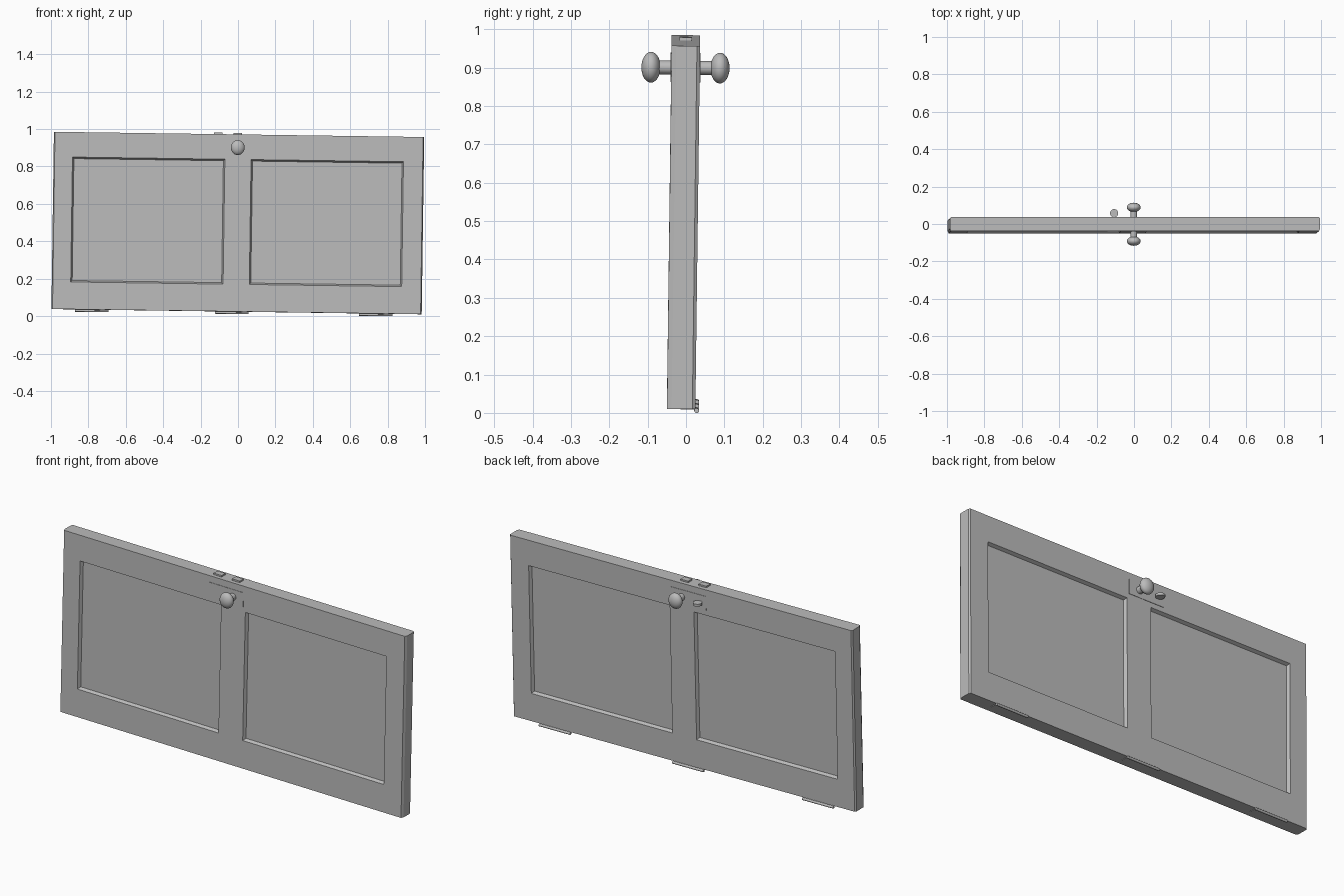
import bpy, bmesh
from math import radians
from mathutils import Matrix, Vector

cube = bpy.data.objects.get("Cube")
if cube:
    bpy.data.objects.remove(cube, do_unlink=True)

# One grey for everything
grey = bpy.data.materials.new("plain_grey")
grey.use_nodes = True
colour = (0.5, 0.5, 0.5, 1)
grey.diffuse_color = colour
grey.node_tree.nodes["Principled BSDF"].inputs["Base Color"].default_value = colour

# The door lies on its long side, slightly tilted two ways
W, H, T = 0.99, 0.4735, 0.037          # half sizes
POSE = (Matrix.Translation((-0.001, -0.0065, 0.4975))
        @ Matrix.Rotation(0.0141, 4, 'Y') @ Matrix.Rotation(-0.0128, 4, 'X'))


def finish(bm, name, smooth=False):
    bmesh.ops.recalc_face_normals(bm, faces=bm.faces)
    mesh = bpy.data.meshes.new(name)
    bm.to_mesh(mesh)
    bm.free()
    mesh.materials.append(grey)
    ob = bpy.data.objects.new(name, mesh)
    bpy.context.collection.objects.link(ob)
    ob.matrix_world = POSE
    if smooth:
        bpy.ops.object.select_all(action='DESELECT')
        ob.select_set(True)
        bpy.context.view_layer.objects.active = ob
        bpy.ops.object.shade_smooth_by_angle(angle=radians(35))
    return ob


def add_box(bm, centre, size):
    bmesh.ops.create_cube(bm, size=1, matrix=Matrix.Translation(centre)
                          @ Matrix.Diagonal((*size, 1)))


def add_rod(bm, centre, radius, length, turn, segments=24):
    bmesh.ops.create_cone(bm, cap_ends=True, segments=segments, radius1=radius,
                          radius2=radius, depth=length,
                          matrix=Matrix.Translation(centre) @ turn)


ALONG_X = Matrix.Rotation(radians(90), 4, 'Y')
ALONG_Y = Matrix.Rotation(radians(90), 4, 'X')
ALONG_Z = Matrix.Identity(4)

# Door slab: plan outline with chamfered ends, extruded upward
bm = bmesh.new()
c, front_c, back_c = 0.006, 0.012, 0.008
half = [(W - c, -T), (W, -T + front_c), (W, T - back_c), (W - c, T)]
outline = half + [(-x, y) for x, y in reversed(half)]
base = bm.faces.new([bm.verts.new((x, y, -H)) for x, y in outline])
top = bmesh.ops.extrude_face_region(bm, geom=[base])["geom"]
bmesh.ops.translate(bm, vec=(0, 0, 2 * H),
                    verts=[v for v in top if isinstance(v, bmesh.types.BMVert)])
bmesh.ops.recalc_face_normals(bm, faces=bm.faces)

# Two recessed panels on each face
columns = [(-0.889, -0.074), (0.066, 0.881)]
low, high = -0.328, 0.340
cuts = [((x, 0, 0), (1, 0, 0)) for pair in columns for x in pair]
cuts += [((0, 0, z), (0, 0, 1)) for z in (low, high)]
for point, normal in cuts:
    bmesh.ops.bisect_plane(bm, geom=bm.verts[:] + bm.edges[:] + bm.faces[:],
                           plane_co=point, plane_no=normal)
panels = []
for f in bm.faces:
    m = f.calc_center_median()
    if abs(f.normal.y) > 0.9 and low < m.z < high and any(a < m.x < b for a, b in columns):
        panels.append(f)
bmesh.ops.inset_individual(bm, faces=panels, thickness=0.008, depth=-0.016,
                           use_even_offset=True)
finish(bm, "door_slab")

# Knobs, stems and lock plates on both faces
KNOB_X, KNOB_Z = -0.006, 0.4025
for side, label in ((-1, "front"), (1, "back")):
    bm = bmesh.new()
    bmesh.ops.create_uvsphere(bm, u_segments=32, v_segments=16, radius=1,
                              matrix=Matrix.Translation((KNOB_X, side * 0.09, KNOB_Z))
                              @ Matrix.Diagonal((0.037, 0.025, 0.04, 1)))
    finish(bm, label + "_knob", True)
    bm = bmesh.new()
    add_rod(bm, Vector((KNOB_X, side * 0.056, KNOB_Z)), 0.018, 0.044, ALONG_Y)
    finish(bm, label + "_knob_stem", True)
    bm = bmesh.new()
    add_box(bm, (KNOB_X - 0.04, side * T, KNOB_Z), (0.2, 0.004, 0.075))
    finish(bm, label + "_lock_plate")

# Thumb turn on the back: a flat horizontal disc
bm = bmesh.new()
add_rod(bm, Vector((-0.111, 0.059, KNOB_Z)), 0.022, 0.012, ALONG_Z)
finish(bm, "thumb_turn", True)

# Latch and bolt on the top edge
for x, name in ((-0.112, "dead_bolt"), (-0.007, "latch")):
    bm = bmesh.new()
    add_box(bm, (x, 0, H), (0.045, 0.032, 0.016))
    finish(bm, name)

# Three hinges along the bottom edge: leaf below, barrel at the back corner
for x, name in ((0.745, "left"), (-0.025, "middle"), (-0.775, "right")):
    bm = bmesh.new()
    add_box(bm, (x, 0.018, -H - 0.001), (0.18, 0.04, 0.004))
    add_rod(bm, Vector((x, 0.0405, -H - 0.006)), 0.0065, 0.18, ALONG_X, 12)
    finish(bm, name + "_hinge", True)
